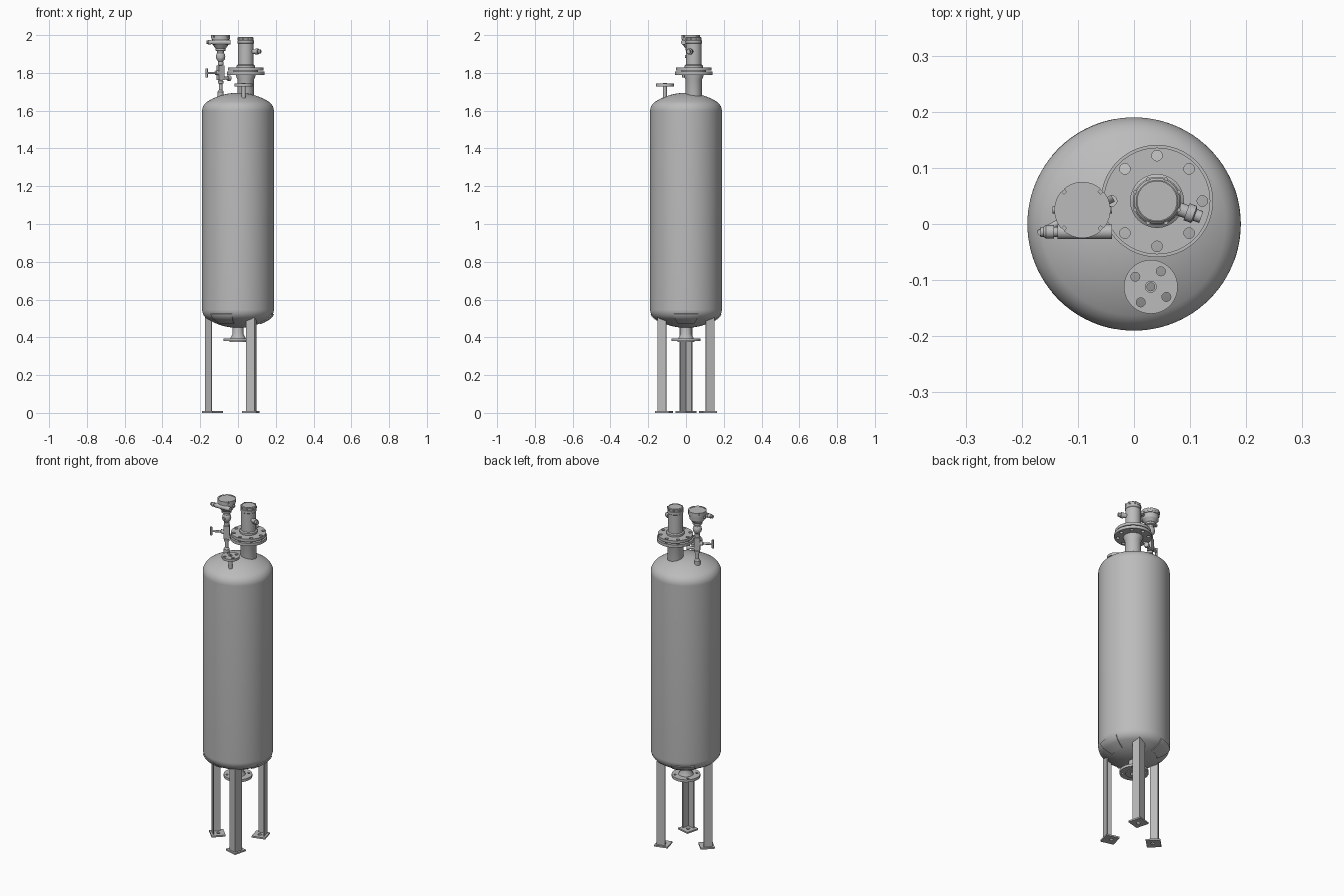
import bpy, bmesh
from math import sin, cos, pi, radians, sqrt, asin
from mathutils import Vector, Matrix

if "Cube" in bpy.data.objects:
    bpy.data.objects.remove(bpy.data.objects["Cube"])

steel = bpy.data.materials.new("steel_grey")
steel.use_nodes = True
GREY = (0.5, 0.5, 0.5, 1)
steel.diffuse_color = GREY
steel.node_tree.nodes["Principled BSDF"].inputs["Base Color"].default_value = GREY


def finish(name, bm, matrix=Matrix()):
    """Turn a bmesh into a smooth-by-angle steel object."""
    bmesh.ops.remove_doubles(bm, verts=bm.verts, dist=1e-6)
    bmesh.ops.recalc_face_normals(bm, faces=bm.faces)
    mesh = bpy.data.meshes.new(name)
    bm.to_mesh(mesh)
    bm.free()
    mesh.transform(matrix)
    mesh.materials.append(steel)
    ob = bpy.data.objects.new(name, mesh)
    bpy.context.scene.collection.objects.link(ob)
    smooth(ob)
    return ob


def smooth(ob):
    bpy.ops.object.select_all(action='DESELECT')
    ob.select_set(True)
    bpy.context.view_layer.objects.active = ob
    bpy.ops.object.shade_smooth_by_angle(angle=radians(32))


def lathe(name, profile, loc=(0, 0, 0), axis=(0, 0, 1), segs=48, start=0, end=2 * pi, closed=False):
    """Spin (radius, height) points about an axis through loc."""
    bm = bmesh.new()
    full = end - start > 6.28
    rings = []
    for i in range(segs + 1):
        a = start + (end - start) * i / segs
        rings.append([bm.verts.new((r * cos(a), r * sin(a), z)) for r, z in profile])
    n = len(profile)
    for i in range(segs):
        for j in range(n if closed else n - 1):
            k = (j + 1) % n
            bm.faces.new((rings[i][j], rings[i + 1][j], rings[i + 1][k], rings[i][k]))
    if not full:
        bm.faces.new(rings[0])
        bm.faces.new(rings[-1])
    bmesh.ops.remove_doubles(bm, verts=bm.verts, dist=1e-6)
    bmesh.ops.dissolve_degenerate(bm, edges=bm.edges, dist=1e-6)
    turn = Vector(axis).to_track_quat('Z', 'Y').to_matrix().to_4x4()
    return finish(name, bm, Matrix.Translation(loc) @ turn)


def rod(name, r, z0, z1, loc=(0, 0, 0), axis=(0, 0, 1), segs=32):
    return lathe(name, [(0, z0), (r, z0), (r, z1), (0, z1)], loc, axis, segs)


def prism(name, outline, z0, z1, matrix=Matrix()):
    bm = bmesh.new()
    face = bm.faces.new([bm.verts.new((x, y, z0)) for x, y in outline])
    top = bmesh.ops.extrude_face_region(bm, geom=[face])["geom"]
    bmesh.ops.translate(bm, vec=(0, 0, z1 - z0),
                        verts=[v for v in top if isinstance(v, bmesh.types.BMVert)])
    return finish(name, bm, matrix)


def drill(ob, centres, r):
    """Cut vertical round holes through an object."""
    bm = bmesh.new()
    for c in centres:
        bmesh.ops.create_cone(bm, cap_ends=True, segments=20, radius1=r, radius2=r,
                              depth=0.2, matrix=Matrix.Translation(c))
    cutter = finish("hole_cutter", bm)
    cutter.hide_render = True
    mod = ob.modifiers.new("holes", 'BOOLEAN')
    mod.object = cutter
    mod.solver = 'EXACT'
    bpy.context.view_layer.objects.active = ob
    bpy.ops.object.modifier_apply(modifier=mod.name)
    bpy.data.objects.remove(cutter)
    smooth(ob)


def circle(c, r, count, phase=0):
    return [(c[0] + r * cos(phase + 2 * pi * i / count),
             c[1] + r * sin(phase + 2 * pi * i / count), c[2]) for i in range(count)]


# Vessel: cylinder with two dished heads
R, CROWN, KNUCKLE = 0.19, 0.304, 0.0585
BOTTOM, TOP = 0.547, 1.598
drop = sqrt((CROWN - KNUCKLE) ** 2 - (R - KNUCKLE) ** 2)
split = asin((R - KNUCKLE) / (CROWN - KNUCKLE))


def head_point(a, off=0):
    """Point on the head at angle a from the axis: radius and height above the tangent line."""
    if a <= split:
        return ((CROWN + off) * sin(a), (CROWN + off) * cos(a) - drop)
    return (R - KNUCKLE + (KNUCKLE + off) * sin(a), (KNUCKLE + off) * cos(a))


angles = [split * i / 10 for i in range(10)] + [split + (pi / 2 - split) * i / 10 for i in range(11)]
head = [head_point(a) for a in angles]
lathe("vessel", [(r, BOTTOM - z) for r, z in head] + [(r, TOP + z) for r, z in reversed(head)], segs=96)

# Three angle-iron legs with head pads and foot plates
RIDGE, SIDE, WALL = 0.174, 0.047, 0.006
pad_angles = [split * 0.72 + (radians(68) - split * 0.72) * i / 10 for i in range(11)]
pad = [head_point(a, 0.005) for a in pad_angles] + [head_point(a, -0.003) for a in reversed(pad_angles)]
pad = [(r, BOTTOM - z) for r, z in pad]
angle_iron = [(0, 0), (SIDE, 0), (SIDE, WALL), (WALL, WALL), (WALL, SIDE), (0, SIDE)]
for i, deg in enumerate((-60, 60, 180)):
    a = radians(deg)
    out = Vector((cos(a), sin(a), 0))
    place = Matrix.Translation(out * RIDGE) @ Matrix.Rotation(a + pi * 0.75, 4, 'Z')
    prism(f"leg_{i + 1}", angle_iron, 0.008, 0.505, place)
    lo, hi = -0.011, 0.066
    foot = prism(f"foot_plate_{i + 1}", [(lo, lo), (hi, lo), (hi, hi), (lo, hi)], 0, 0.009, place)
    drill(foot, [out * 0.129], 0.01)
    lathe(f"leg_pad_{i + 1}", pad, segs=12, start=a - radians(20), end=a + radians(20), closed=True)

# Bottom outlet with welding-neck flange
lathe("outlet_pipe", [(0.02, 0.376), (0.027, 0.376), (0.04, 0.395), (0.028, 0.42),
                      (0.028, 0.47), (0.02, 0.47)], closed=True)
outlet = lathe("outlet_flange", [(0.02, 0.376), (0.045, 0.376), (0.045, 0.38), (0.077, 0.38),
                                 (0.077, 0.395), (0.02, 0.395)], closed=True)
drill(outlet, circle((0, 0, 0.39), 0.06, 4, pi / 4), 0.007)

# Large top nozzle with paired flanges
C = (0.041, 0.041, 0)
lathe("main_nozzle", [(0, 1.64), (0.043, 1.64), (0.043, 1.762), (0.052, 1.785), (0.052, 1.8), (0, 1.8)], C)
lathe("main_gasket", [(0, 1.8), (0.065, 1.8), (0.065, 1.82), (0, 1.82)], C)
bolts = circle((C[0], C[1], 1.81), 0.081, 8)
lower = rod("lower_flange", 0.1, 1.79, 1.807, C, segs=64)
upper = rod("upper_flange", 0.095, 1.813, 1.829, C, segs=64)
for flange in (lower, upper):
    drill(flange, bolts, 0.0095)

# Level sensor housing on the large nozzle
lathe("sensor_housing", [(0, 1.825), (0.048, 1.825), (0.048, 1.84), (0.041, 1.845), (0.041, 1.955),
                         (0.043, 1.957), (0.043, 1.972), (0.041, 1.974), (0.041, 1.986),
                         (0.037, 1.99), (0.035, 1.99), (0.035, 1.987), (0, 1.987)], C)
for i, p in enumerate(circle((C[0], C[1], 0), 0.0415, 8, pi / 8)):
    rod(f"housing_cap_rib_{i + 1}", 0.004, 1.974, 1.987, p, segs=8)
side = (cos(radians(-20)), sin(radians(-20)), 0)
lathe("sensor_cable_gland", [(0, 0.03), (0.012, 0.03), (0.012, 0.056), (0.016, 0.056), (0.016, 0.07),
                             (0.011, 0.072), (0.011, 0.084), (0, 0.084)],
      (C[0], C[1], 1.913), side, 16)

# Small top nozzle with flange
S = (0.03, -0.112, 0)
lathe("small_nozzle", [(0.007, 1.64), (0.0105, 1.64), (0.0105, 1.746), (0.007, 1.746)], S,
      segs=24, closed=True)
small = lathe("small_flange", [(0.0095, 1.729), (0.048, 1.729), (0.048, 1.743), (0.0095, 1.743)], S, closed=True)
drill(small, circle((S[0], S[1], 1.735), 0.033, 4, radians(57)), 0.008)

# Pressure gauge line: socket, stem and valve body
P = (-0.092, 0.025, 0)
lathe("gauge_stem", [(0, 1.64), (0.016, 1.64), (0.016, 1.70), (0.009, 1.71), (0.009, 1.742), (0.014, 1.745),
                     (0.014, 1.758), (0.01, 1.76), (0.01, 1.84), (0.015, 1.842), (0.015, 1.86),
                     (0.01, 1.863), (0.01, 1.875), (0, 1.875)], P, segs=24)
prism("valve_body", [(-0.016, -0.014), (0.016, -0.014), (0.016, 0.014), (-0.016, 0.014)], 1.762, 1.838,
      Matrix.Translation(P) @ Matrix.Rotation(radians(28), 4, 'Z'))
lever = Vector((-0.073, -0.039, 0)).normalized()
lathe("valve_spindle", [(0, 0.012), (0.012, 0.012), (0.012, 0.03), (0.006, 0.034), (0.006, 0.088), (0, 0.088)],
      (P[0], P[1], 1.8), lever, 16)
handle = Vector((P[0], P[1], 1.8)) + lever * 0.084
rod("valve_handle", 0.006, -0.024, 0.024, handle, segs=16)
lathe("bleed_fitting", [(0, 0.012), (0.008, 0.012), (0.008, 0.042), (0.014, 0.042), (0.014, 0.058), (0, 0.058)],
      (P[0], P[1], 1.772), -lever, 12)

# Pressure transmitter: neck, bowl and notched cap
lathe("transmitter_neck", [(0, 1.86), (0.012, 1.86), (0.022, 1.872), (0.025, 1.885), (0.022, 1.9),
                           (0.018, 1.905), (0.018, 1.915), (0.027, 1.918), (0.027, 1.935), (0, 1.935)], P, segs=32)
rod("neck_plug", 0.008, 0.015, 0.03, (P[0], P[1], 1.887), (0, -1, 0), 12)
lathe("transmitter_bowl", [(0, 1.925), (0.028, 1.93), (0.043, 1.95), (0.045, 1.976), (0.049, 1.976),
                           (0.049, 1.988), (0.043, 1.988), (0.043, 1.998), (0, 1.998)], P)
for i in range(4):
    mid = i * pi / 2
    lathe(f"cap_rim_{i + 1}", [(0.042, 1.985), (0.05, 1.985), (0.05, 2.0), (0.042, 2.0)], P, segs=12,
          start=mid - radians(41), end=mid + radians(41), closed=True)
for label, d in (("left", 1), ("right", -1)):
    rod(f"{label}_cap_lug", 0.006, 0.035, 0.053, (P[0], P[1], 1.965), (d, 0, 0), 12)

# Horizontal cable entry on the transmitter
lathe("cable_entry", [(0, -0.038), (0.013, -0.038), (0.013, 0.097 - 0.038), (0, 0.097 - 0.038)],
      (-0.077, -0.014, 1.962), (-1, 0, 0), 24)
lathe("entry_gland", [(0, 0.055), (0.009, 0.055), (0.009, 0.066), (0.012, 0.066), (0.012, 0.08),
                      (0.009, 0.084), (0.009, 0.09), (0, 0.09)], (-0.077, -0.014, 1.962), (-1, 0, 0), 12)
